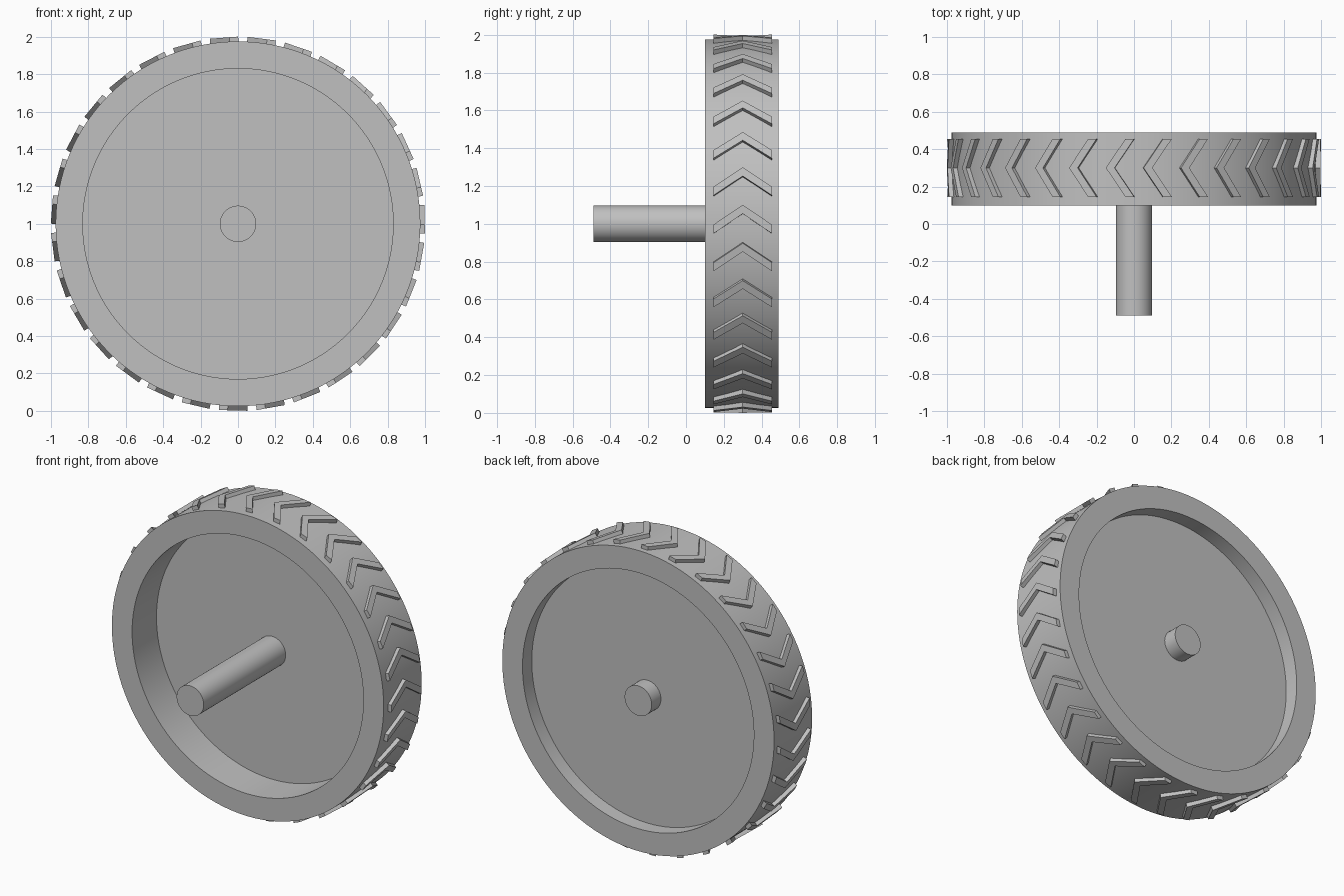
import bpy
import bmesh
from math import pi, radians, cos, sin
from mathutils import Vector

cube = bpy.data.objects.get("Cube")
if cube:
    bpy.data.objects.remove(cube, do_unlink=True)

# Single grey material
grey = bpy.data.materials.new("plain_grey")
grey.use_nodes = True
colour = (0.53, 0.53, 0.53, 1)
grey.diffuse_color = colour
grey.node_tree.nodes["Principled BSDF"].inputs["Base Color"].default_value = colour

HUB = Vector((0, 0, 1))


def finish(bm, name, smooth):
    bmesh.ops.recalc_face_normals(bm, faces=bm.faces)
    mesh = bpy.data.meshes.new(name)
    bm.to_mesh(mesh)
    bm.free()
    mesh.materials.append(grey)
    obj = bpy.data.objects.new(name, mesh)
    bpy.context.collection.objects.link(obj)
    if smooth:
        bpy.ops.object.select_all(action='DESELECT')
        obj.select_set(True)
        bpy.context.view_layer.objects.active = obj
        bpy.ops.object.shade_smooth_by_angle(angle=radians(30))
    return obj


def lathe(name, profile, steps):
    """Spin (radius, y) points around the wheel's axis."""
    bm = bmesh.new()
    verts = [bm.verts.new(HUB + Vector((r, y, 0))) for r, y in profile]
    edges = [bm.edges.new(pair) for pair in zip(verts, verts[1:])]
    bmesh.ops.spin(bm, geom=verts + edges, cent=HUB, axis=(0, 1, 0),
                   angle=2 * pi, steps=steps, use_duplicate=False)
    bmesh.ops.remove_doubles(bm, verts=bm.verts, dist=0.0001)
    return finish(bm, name, True)


# Wheel: rim with a deep front recess and a shallow back recess
FRONT, BACK = 0.10, 0.49
lathe("wheel", [(0, 0.35), (0.83, 0.35), (0.83, FRONT), (0.975, FRONT),
                (0.975, BACK), (0.83, BACK), (0.83, 0.395), (0, 0.395)], 128)

# Axle running through the disc
lathe("axle", [(0, -0.49), (0.097, -0.49), (0.097, BACK), (0, BACK)], 64)

# Chevron treads around the rim
COUNT = 31
MID, HALF = 0.30, 0.155
SWEEP, WIDTH = 0.105, 0.047
TIP = (SWEEP + WIDTH) / 2
outline = [(TIP, MID), (TIP - SWEEP, MID + HALF), (-TIP, MID + HALF),
           (TIP - WIDTH, MID), (-TIP, MID - HALF), (TIP - SWEEP, MID - HALF)]

bm = bmesh.new()
for i in range(COUNT):
    angle = radians(268.5) + i * 2 * pi / COUNT
    outward = Vector((cos(angle), 0, sin(angle)))
    along = Vector((-sin(angle), 0, cos(angle)))
    rings = []
    for radius in (0.96, 0.998):
        rings.append([bm.verts.new(HUB + outward * radius + along * t + Vector((0, y, 0)))
                      for t, y in outline])
    inner, outer = rings
    for ring in rings:
        # each cap is split into two arms along the chevron's centre line
        bm.faces.new(ring[0:4])
        bm.faces.new([ring[0], ring[3], ring[4], ring[5]])
    for k in range(len(outline)):
        n = (k + 1) % len(outline)
        bm.faces.new((inner[k], inner[n], outer[n], outer[k]))
finish(bm, "chevron_treads", False)
